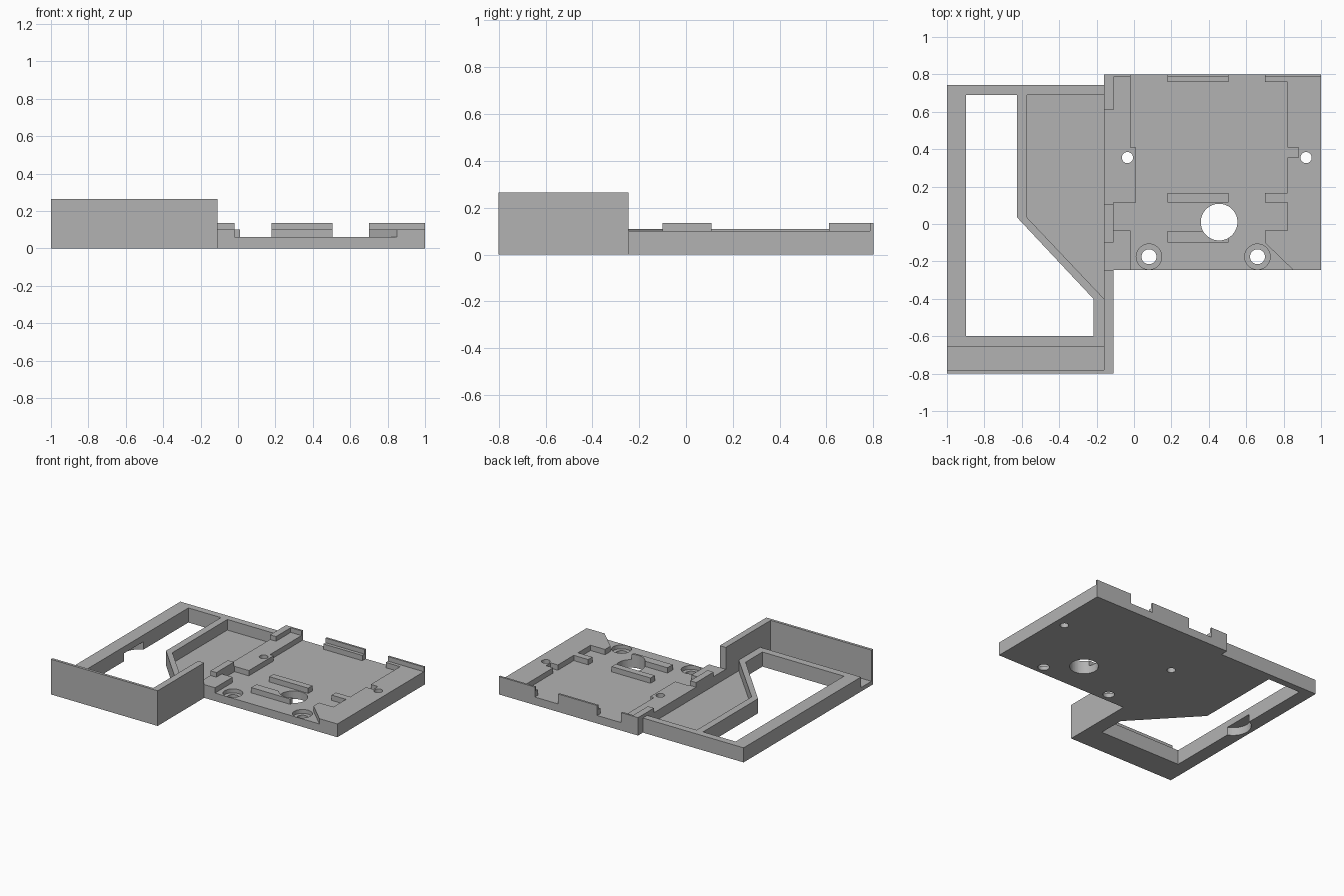
import bpy
import bmesh
import math

cube = bpy.data.objects.get("Cube")
if cube:
    bpy.data.objects.remove(cube, do_unlink=True)

grey = bpy.data.materials.new("plain grey")
grey.use_nodes = True
grey.diffuse_color = (0.45, 0.45, 0.45, 1)
grey.node_tree.nodes["Principled BSDF"].inputs["Base Color"].default_value = grey.diffuse_color


def prism(name, outline, z0, z1):
    """Extrude a flat outline from z0 to z1."""
    bm = bmesh.new()
    face = bm.faces.new([bm.verts.new((x, y, z0)) for x, y in outline])
    up = bmesh.ops.extrude_face_region(bm, geom=[face])["geom"]
    for v in up:
        if isinstance(v, bmesh.types.BMVert):
            v.co.z = z1
    bmesh.ops.recalc_face_normals(bm, faces=bm.faces)
    mesh = bpy.data.meshes.new(name)
    bm.to_mesh(mesh)
    bm.free()
    mesh.materials.append(grey)
    obj = bpy.data.objects.new(name, mesh)
    bpy.context.collection.objects.link(obj)
    return obj


def box(name, x0, x1, y0, y1, z0, z1):
    return prism(name, [(x0, y0), (x1, y0), (x1, y1), (x0, y1)], z0, z1)


def cylinder(name, x, y, r, z0, z1, n=48):
    ring = [(x + r * math.cos(math.tau * i / n), y + r * math.sin(math.tau * i / n)) for i in range(n)]
    return prism(name, ring, z0, z1)


def cut(target, *cutters):
    """Subtract the cutters, bake the result and drop the helpers."""
    for c in cutters:
        c.hide_render = True
        mod = target.modifiers.new("cut", 'BOOLEAN')
        mod.operation, mod.solver, mod.object = 'DIFFERENCE', 'EXACT', c
    graph = bpy.context.evaluated_depsgraph_get()
    baked = bpy.data.meshes.new_from_object(target.evaluated_get(graph))
    target.modifiers.clear()
    target.data = baked
    for c in cutters:
        bpy.data.objects.remove(c, do_unlink=True)


FLOOR, RIM, CLIP = 0.06, 0.10, 0.135
LOW, HIGH = -0.1, 0.4

# Tray with stepped pocket, screw holes and cable hole
tray = box("tray", -0.16, 1, -0.245, 0.80, 0, RIM)
pocket = prism("pocket_cutter", [
    (-0.02, 0.9), (-0.02, 0.41), (0.01, 0.41), (0.01, 0.115), (-0.11, 0.115),
    (-0.11, -0.035), (-0.02, -0.035), (-0.02, -0.3), (0.907, -0.3), (0.70, -0.10),
    (0.70, -0.035), (0.82, -0.035), (0.82, 0.115), (0.70, 0.115), (0.70, 0.165),
    (0.82, 0.165), (0.82, 0.355), (0.88, 0.355), (0.88, 0.41), (0.82, 0.41),
    (0.82, 0.76), (0.70, 0.76), (0.70, 0.9)], FLOOR, HIGH)
cutters = [pocket, cylinder("cable_hole_cutter", 0.455, 0.01, 0.098, LOW, HIGH)]
for x in (-0.035, 0.92):
    cutters.append(cylinder("pin_hole_cutter", x, 0.355, 0.03, LOW, HIGH, 32))
for x in (0.08, 0.66):
    cutters.append(cylinder("counterbore_cutter", x, -0.175, 0.068, 0.03, HIGH))
    cutters.append(cylinder("screw_hole_cutter", x, -0.175, 0.04, LOW, HIGH, 32))
cut(tray, *cutters)

# Support bars on the pocket floor
box("rear_support_bar", 0.18, 0.505, 0.115, 0.165, FLOOR, RIM)
front_bar = box("front_support_bar", 0.18, 0.505, -0.10, -0.037, FLOOR, RIM)
cut(front_bar, cylinder("bar_cutter", 0.455, 0.01, 0.098, LOW, HIGH))

# Clips and raised corners along the back and the inner side
box("back_clip_ledge", 0.18, 0.505, 0.76, 0.80, FLOOR, RIM)
box("back_clip_lip", 0.18, 0.505, 0.785, 0.80, RIM, CLIP)
box("back_left_lip", 0.70, 1, 0.785, 0.80, RIM, CLIP)
prism("back_right_lip", [(-0.16, 0.61), (-0.11, 0.61), (-0.11, 0.785), (-0.02, 0.785),
                         (-0.02, 0.80), (-0.16, 0.80)], RIM, CLIP)
box("side_lip", -0.16, -0.11, -0.10, 0.108, RIM, CLIP)

# Side frame with window, sunken floor, front groove and finger recess
frame = box("side_frame", -1, -0.16, -0.78, 0.742, 0, 0.11)
window = prism("window_cutter", [(-0.897, 0.69), (-0.625, 0.69), (-0.625, 0.035),
                                 (-0.217, -0.40), (-0.217, -0.60), (-0.897, -0.60)], LOW, HIGH)
sunken = prism("sunken_cutter", [(-0.572, 0.69), (-0.572, 0.035), (-0.16, -0.40),
                                 (-0.1, -0.40), (-0.1, 0.69)], 0.03, HIGH)
groove = box("groove_cutter", -1.1, -0.1, -0.9, -0.655, 0.03, HIGH)
recess = cylinder("recess_cutter", -0.85, 0.04, 0.125, LOW, 0.06)
cut(frame, window, sunken, groove, recess)

# Tall corner wall
prism("corner_wall", [(-1, -0.80), (-0.11, -0.80), (-0.11, -0.245), (-0.16, -0.245),
                      (-0.16, -0.78), (-1, -0.78)], 0, 0.265)
